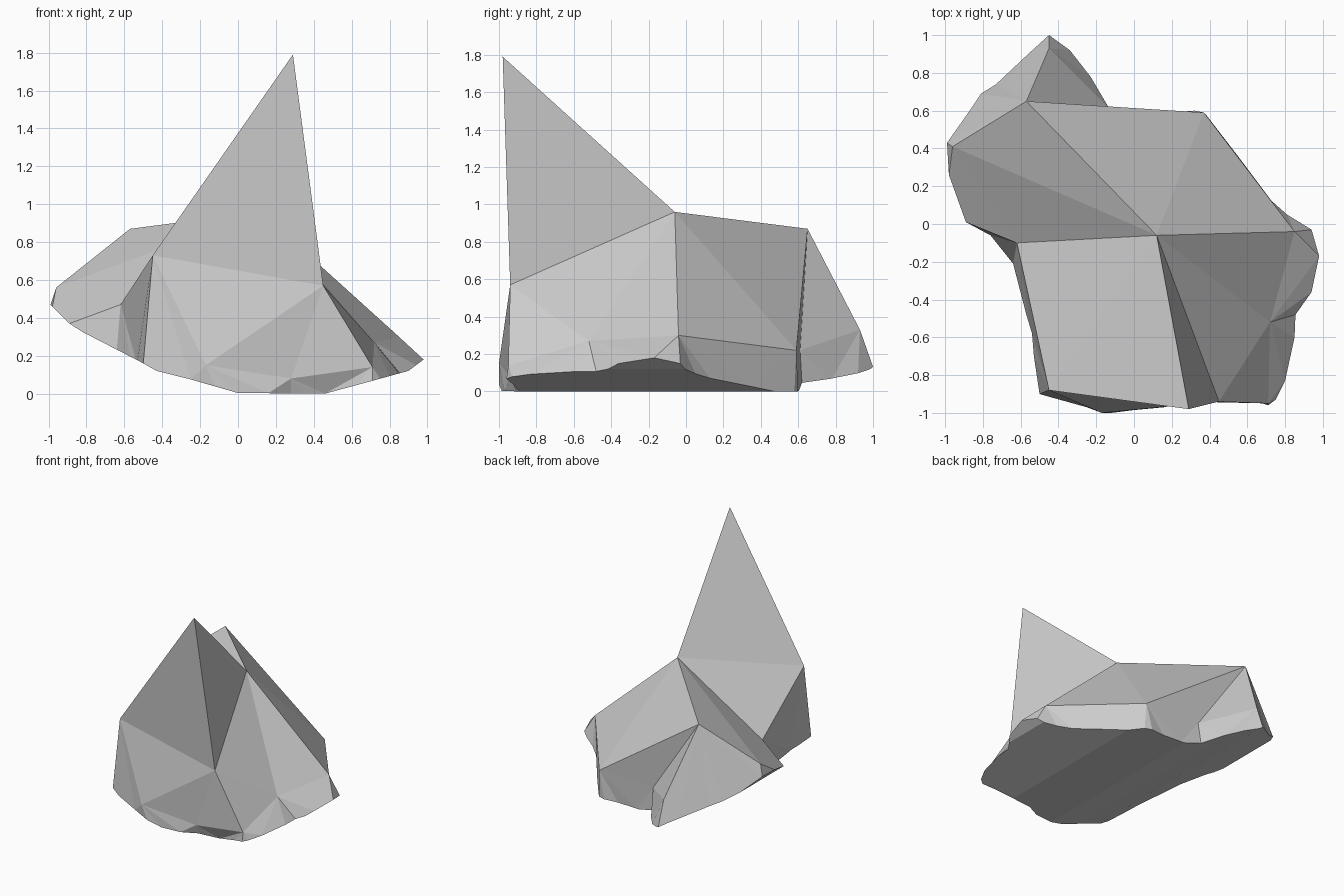
import bpy, bmesh

if "Cube" in bpy.data.objects:
    bpy.data.objects.remove(bpy.data.objects["Cube"])

# Main corners of the faceted rock
corners = {
    "apex": (.29, -.98, 1.79), "crown": (.12, -.06, .96), "back_peak": (-.57, .65, .87),
    "front_r": (.45, -.94, .57), "front_l": (-.45, -.88, .73), "left": (-.62, -.10, .47),
    "left_b": (-.96, .41, .56), "low_a": (-.17, -1.0, .15), "low_b": (.28, -.94, .08),
    "foot_r": (.71, -.95, .14), "right": (.72, -.52, .27), "right_b": (.85, -.04, .30),
    "back_r": (.37, .59, .22), "notch": (-.13, .61, .22), "tail": (-.45, .93, .33),
}

# Base outline (counter-clockwise), grouped by the corner each stretch rises to
outline = [
    ("front_l", [(-.50, -.90), (-.43, -.92)]),
    ("low_a", [(-.25, -.97), (-.12, -1.0), (0, -.985)]),
    ("low_b", [(.16, -.97), (.28, -.91), (.38, -.90)]),
    ("foot_r", [(.46, -.89), (.62, -.93), (.71, -.96), (.75, -.93)]),
    ("right", [(.80, -.83), (.85, -.60), (.855, -.48), (.94, -.36)]),
    ("right_b", [(.98, -.17), (.94, -.03), (.81, .05), (.72, .13)]),
    ("back_r", [(.55, .36), (.38, .58), (.32, .60), (.20, .59)]),
    ("notch", [(.03, .60), (-.15, .62)]),
    ("tail", [(-.23, .78), (-.34, .92), (-.45, 1.0)]),
    ("back_peak", [(-.56, .90), (-.73, .74), (-.81, .69), (-.87, .60)]),
    ("left_b", [(-.99, .43), (-.98, .26)]),
    ("left", [(-.89, .01), (-.76, -.06), (-.64, -.21), (-.57, -.48)]),
    ("front_l", [(-.54, -.58), (-.53, -.70)]),
]

# Upper facets
facets = [
    ("front_l", "low_a", "front_r"), ("low_a", "low_b", "front_r"),
    ("low_b", "foot_r", "front_r"), ("foot_r", "right", "front_r"),
    ("apex", "front_l", "front_r"), ("apex", "front_r", "crown"),
    ("apex", "crown", "front_l"), ("crown", "left", "front_l"),
    ("crown", "front_r", "right"), ("crown", "right", "right_b"),
    ("crown", "right_b", "back_r"), ("crown", "back_r", "back_peak"),
    ("back_peak", "back_r", "notch"), ("back_peak", "notch", "tail"),
    ("crown", "back_peak", "left_b"), ("crown", "left_b", "left"),
]

# Underside curve: height depends on x only
curve = [(-.99, .47), (-.89, .37), (-.82, .325), (-.50, .16), (-.43, .12), (-.25, .075),
         (0, .003), (.46, 0), (.70, .065), (.90, .12), (.98, .18)]


def underside(x):
    x = min(max(x, curve[0][0]), curve[-1][0])
    for (x0, z0), (x1, z1) in zip(curve, curve[1:]):
        if x <= x1:
            return z0 + (z1 - z0) * (x - x0) / (x1 - x0)
    return curve[-1][1]


bm = bmesh.new()
top = {n: bm.verts.new(p) for n, p in corners.items()}
rim = [(bm.verts.new((x, y, 0)), top[n]) for n, pts in outline for x, y in pts]

for names in facets:
    bm.faces.new([top[n] for n in names])

# Lower walls joining the outline to the corners
for (a, ra), (b, rb) in zip(rim, rim[1:] + rim[:1]):
    bm.faces.new((a, b, ra))
    if ra is not rb:
        bm.faces.new((b, rb, ra))

# Underside, sliced at each bend of the curve and then lifted onto it
base = bm.faces.new([v for v, _ in reversed(rim)])
bmesh.ops.triangulate(bm, faces=[base])
for x, _ in curve[1:-1]:
    flat = [f for f in bm.faces if all(abs(v.co.z) < 1e-6 for v in f.verts)]
    edges = {e for f in flat for e in f.edges}
    verts = {v for f in flat for v in f.verts}
    bmesh.ops.bisect_plane(bm, geom=list(verts) + list(edges) + flat, dist=1e-4,
                           plane_co=(x, 0, 0), plane_no=(1, 0, 0))
for v in bm.verts:
    if abs(v.co.z) < 1e-6:
        v.co.z = underside(v.co.x)
bmesh.ops.recalc_face_normals(bm, faces=bm.faces[:])

mesh = bpy.data.meshes.new("spiked_rock")
bm.to_mesh(mesh)
bm.free()
bpy.context.collection.objects.link(bpy.data.objects.new("spiked_rock", mesh))
